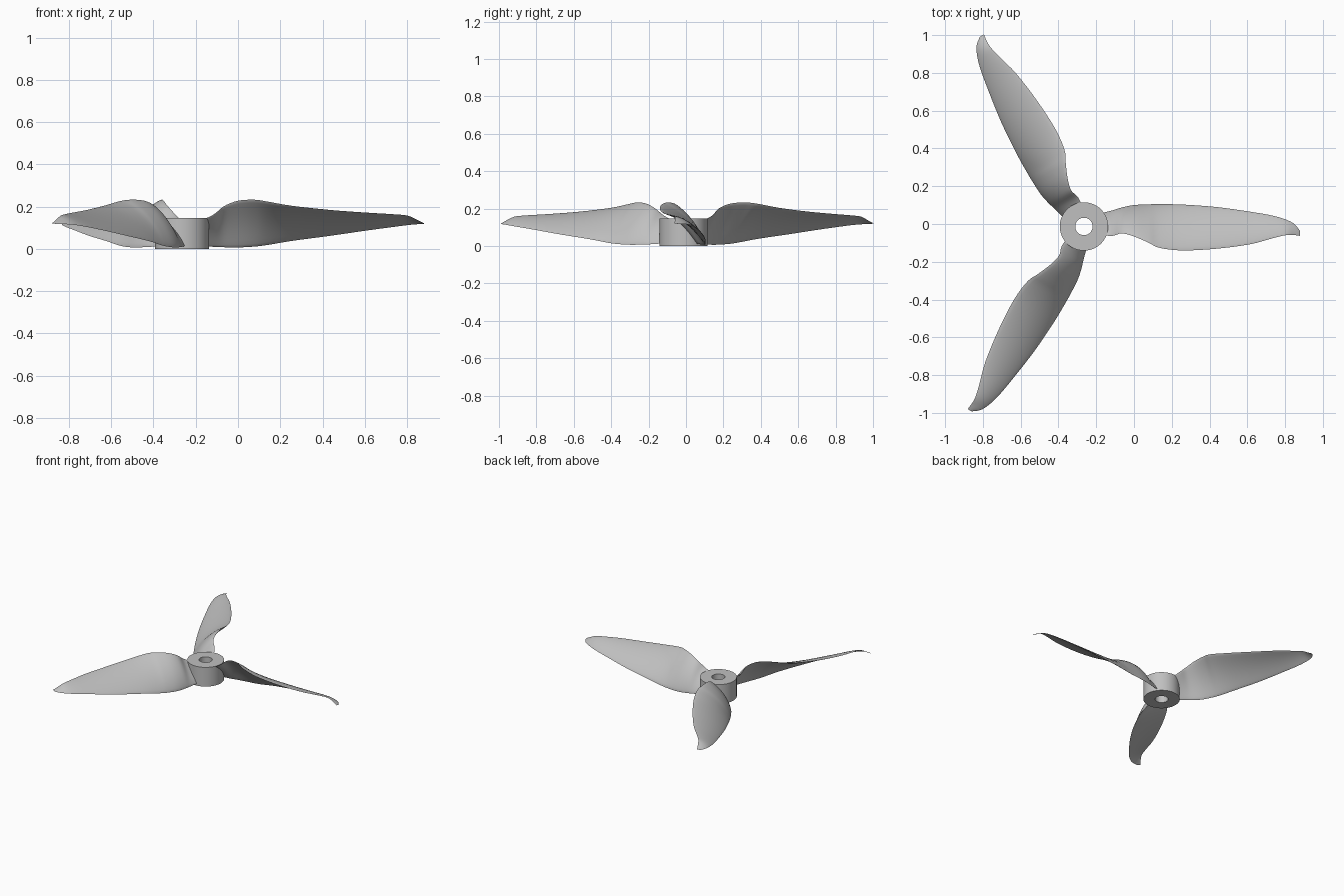
import bpy, bmesh
from math import pi, sin, cos, sqrt
from mathutils import Vector, Matrix

old = bpy.data.objects.get("Cube")
if old:
    bpy.data.objects.remove(old, do_unlink=True)

CENTRE = Vector((-0.265, -0.013, 0))
HUB_RADIUS, HOLE_RADIUS, HUB_HEIGHT = 0.128, 0.046, 0.147

grey = bpy.data.materials.new("light grey plastic")
grey.use_nodes = True
grey.diffuse_color = (0.53, 0.53, 0.53, 1)
grey.node_tree.nodes["Principled BSDF"].inputs["Base Color"].default_value = grey.diffuse_color


def finish(name, bm, angle):
    """Turn a bmesh into a smooth-shaded object in the shared material."""
    bmesh.ops.recalc_face_normals(bm, faces=bm.faces)
    mesh = bpy.data.meshes.new(name)
    bm.to_mesh(mesh)
    bm.free()
    mesh.materials.append(grey)
    obj = bpy.data.objects.new(name, mesh)
    bpy.context.collection.objects.link(obj)
    bpy.ops.object.select_all(action='DESELECT')
    obj.select_set(True)
    bpy.context.view_layer.objects.active = obj
    bpy.ops.object.shade_smooth_by_angle(angle=angle)
    return obj


def bridge(bm, a, b):
    n = len(a)
    for i in range(n):
        j = (i + 1) % n
        bm.faces.new((a[i], a[j], b[j], b[i]))


# Hub: a ring with a shaft hole
def circle(bm, radius, z, n=64):
    return [bm.verts.new(CENTRE + Vector((radius * cos(2 * pi * i / n),
                                          radius * sin(2 * pi * i / n), z)))
            for i in range(n)]


bm = bmesh.new()
rings = [circle(bm, r, z) for r, z in ((HUB_RADIUS, 0), (HUB_RADIUS, HUB_HEIGHT),
                                       (HOLE_RADIUS, HUB_HEIGHT), (HOLE_RADIUS, 0))]
for k in range(len(rings)):
    bridge(bm, rings[k - 1], rings[k])
finish("hub", bm, pi / 6)

# Blade stations: radius, high edge (y, z), low edge (y, z)
STATIONS = [Vector(s) for s in (
    (.09, -.045, .135, .07, .014),
    (.15, -.05, .163, .085, .01),
    (.20, -.037, .203, .10, .008),
    (.265, -.053, .228, .113, .007),
    (.34, -.085, .233, .117, .011),
    (.40, -.113, .225, .118, .018),
    (.52, -.127, .204, .116, .038),
    (.70, -.118, .184, .103, .062),
    (.88, -.094, .171, .078, .088),
    (1.0, -.062, .164, .057, .104),
    (1.07, -.046, .157, .036, .113),
    (1.115, -.046, .136, .012, .117),
    (1.145, -.05, .121, -.025, .117))]


def spline(points, steps):
    """Catmull-Rom curve through the stations."""
    p = [points[0]] + points + [points[-1]]
    out = []
    for i in range(1, len(p) - 2):
        a, b, c, d = p[i - 1:i + 3]
        for k in range(steps):
            t = k / steps
            out.append(b + (c - a) * (t / 2) + (a * 2 - b * 5 + c * 4 - d) * (t * t / 2)
                       + (b * 3 - a - c * 3 + d) * (t ** 3 / 2))
    return out + [points[-1]]


def section(s, n=12):
    """Thin cambered loop between the two edges of a station."""
    r, hy, hz, ly, lz = s
    high, low = Vector((r, hy, hz)), Vector((r, ly, lz))
    chord = high - low
    up = Vector((0, chord.z, -chord.y)).normalized()
    thick = chord.length * (.085 - .035 * r)
    camber = chord.length * .06
    loop = []
    for side, order in ((1, range(n + 1)), (-1, range(n - 1, 0, -1))):
        for i in order:
            t = (1 - cos(pi * i / n)) / 2
            bulge = sqrt(t * (1 - t)) * thick * side + 4 * t * (1 - t) * camber
            loop.append(low + chord * t + up * bulge)
    return loop


def blade(name, angle):
    turn = Matrix.Rotation(angle, 3, 'Z')
    bm = bmesh.new()
    loops = [[bm.verts.new(CENTRE + turn @ v) for v in section(s)]
             for s in spline(STATIONS, 4)]
    for a, b in zip(loops, loops[1:]):
        bridge(bm, a, b)
    bm.faces.new(loops[0])
    bm.faces.new(loops[-1])
    finish(name, bm, pi / 3)


# Three blades evenly spaced around the hub
for i, name in enumerate(("left_blade", "back_blade", "front_blade")):
    blade(name, i * 2 * pi / 3)
